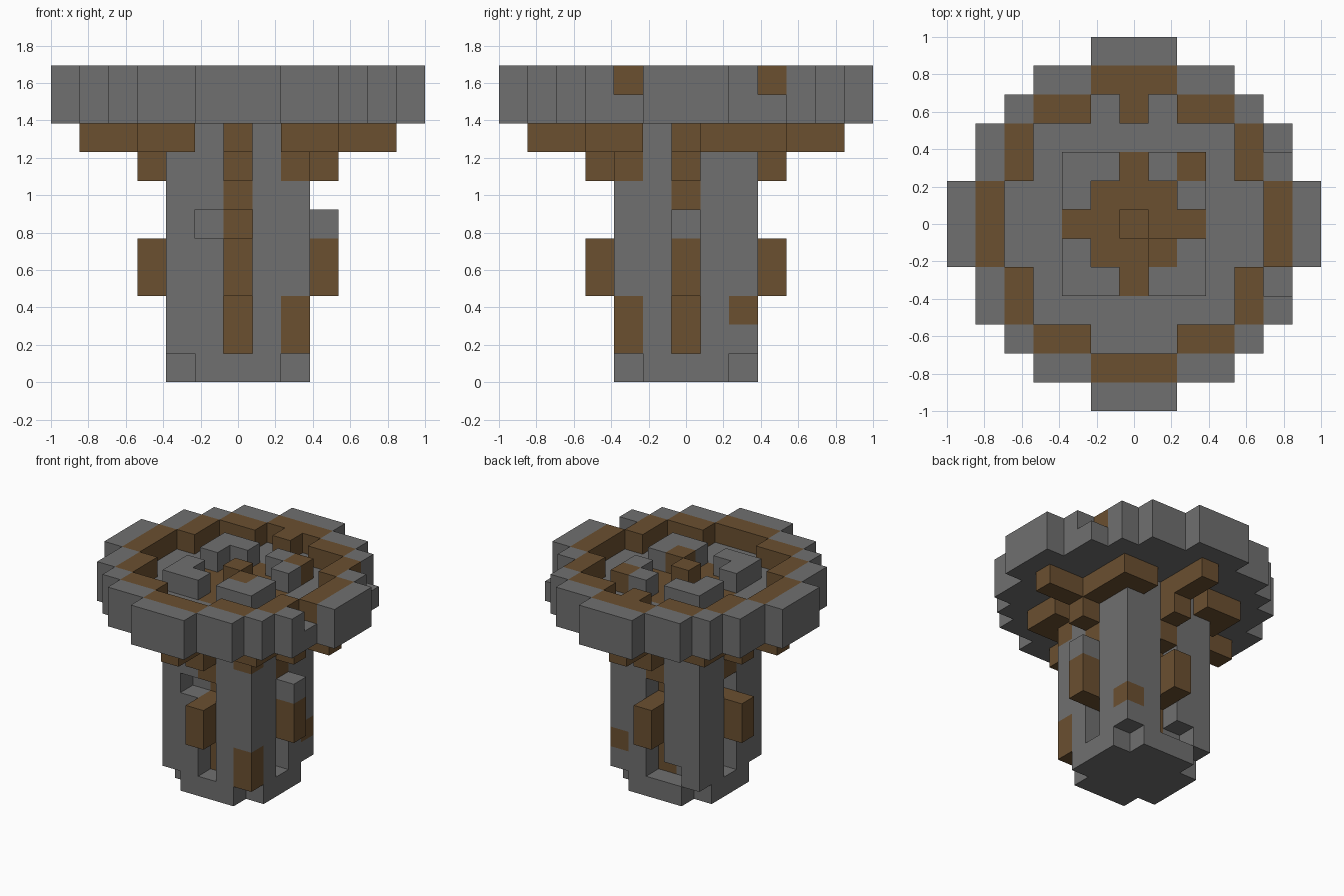
import bpy
import bmesh
from mathutils import Vector

if "Cube" in bpy.data.objects:
    bpy.data.objects.remove(bpy.data.objects["Cube"])

UNIT = 2 / 13          # edge of one block
STONE, WOOD = 0, 1
SIDES = [(1, 0), (-1, 0), (0, 1), (0, -1)]
blocks = {}            # (x, y, z) -> (part, colour)


def make_material(name, colour):
    mat = bpy.data.materials.new(name)
    mat.use_nodes = True
    mat.diffuse_color = colour
    bsdf = mat.node_tree.nodes["Principled BSDF"]
    bsdf.inputs["Base Color"].default_value = colour
    bsdf.inputs["Roughness"].default_value = 0.9
    return mat


materials = [make_material("stone grey", (0.162, 0.162, 0.162, 1)),
             make_material("wood brown", (0.147, 0.08, 0.03, 1))]


def fill(part, colour, xs, ys, zs):
    """Fill an inclusive range of blocks."""
    for x in range(xs[0], xs[1] + 1):
        for y in range(ys[0], ys[1] + 1):
            for z in range(zs[0], zs[1] + 1):
                blocks[x, y, z] = (part, colour)


def put(part, colour, x, y, *layers):
    for z in layers:
        blocks[x, y, z] = (part, colour)


def clear(x, y, *layers):
    for z in layers:
        blocks.pop((x, y, z), None)


# Base slab with notched corners
fill("base", STONE, (-2, 2), (-2, 2), (0, 0))
for x in (-2, 2):
    for y in (-2, 2):
        clear(x, y, 0)

# Trunk with a wooden core
fill("trunk", STONE, (-2, 2), (-2, 2), (1, 8))
fill("core", WOOD, (0, 0), (-1, 1), (1, 8))
fill("core", WOOD, (-1, 1), (0, 0), (1, 8))

# Slots, handles and stepped brackets on each side
for dx, dy in SIDES:
    clear(2 * dx, 2 * dy, 1, 2, 5)
    for r in (2, 3):
        put("handles", WOOD, r * dx, r * dy, 3, 4)
        put("brackets", WOOD, r * dx, r * dy, 7, 8)
    put("brackets", WOOD, 2 * dx, 2 * dy, 6)
    for r in (4, 5):
        put("brackets", WOOD, r * dx, r * dy, 8)

# Corner brackets
for xs in ((-3, -2), (2, 3)):
    for ys in ((-3, -2), (2, 3)):
        fill("corner_brackets", WOOD, xs, ys, (8, 8))

# Odd blocks and worn gaps
put("trunk", WOOD, 2, -2, 1, 2, 7)
put("trunk", WOOD, 2, 2, 2)
put("brackets", WOOD, 3, 1, 8)
put("handles", STONE, 2, 0, 5)
put("handles", STONE, 3, 0, 5)
clear(-1, -2, 5)
clear(-1, 2, 1)

# Round top: floor, stone rim and wooden ring
HALF_WIDTH = [6, 6, 5, 5, 4, 3, 1]


def in_disc(x, y):
    return abs(y) <= 6 and abs(x) <= HALF_WIDTH[abs(y)]


def is_ring(x, y):
    a, b = sorted((abs(x), abs(y)))
    return (b == 5 and a <= 1) or (b == 4 and a in (2, 3))


for x in range(-6, 7):
    for y in range(-6, 7):
        if not in_disc(x, y):
            continue
        put("top_floor", STONE, x, y, 9)
        if is_ring(x, y):
            put("top_ring", WOOD, x, y, 10)
        elif any(not in_disc(x + i, y + j) for i in (-1, 0, 1) for j in (-1, 0, 1)):
            put("top_rim", STONE, x, y, 10)
put("top_ring", WOOD, 0, 4, 10)
clear(5, -2, 10)
clear(5, 3, 10)

# Wooden heart of the top and the four stone corner pieces
fill("top_heart", WOOD, (-1, 1), (-1, 1), (9, 9))
for dx, dy in SIDES:
    put("top_heart", WOOD, 2 * dx, 2 * dy, 9)
put("top_heart", WOOD, 0, 0, 10)
put("top_heart", WOOD, 1, -1, 10)
for sx in (-1, 1):
    for sy in (-1, 1):
        for a, b in ((2, 2), (1, 2), (2, 1)):
            put("corner_pieces", STONE, a * sx, b * sy, 10)
put("corner_pieces", WOOD, 2, 2, 10)


def build_part(part):
    """Make one object from the exposed faces of a part's blocks."""
    bm = bmesh.new()
    for cell, (owner, colour) in blocks.items():
        if owner != part:
            continue
        centre = Vector(cell) + Vector((0, 0, 0.5))
        for axis in range(3):
            for sign in (-1, 1):
                normal = Vector((0, 0, 0))
                normal[axis] = sign
                if tuple(int(c + n) for c, n in zip(cell, normal)) in blocks:
                    continue
                u = Vector((0, 0, 0))
                u[(axis + 1) % 3] = 0.5
                v = normal.cross(u)
                mid = centre + normal / 2
                corners = (mid - u - v, mid + u - v, mid + u + v, mid - u + v)
                face = bm.faces.new([bm.verts.new(c * UNIT) for c in corners])
                face.material_index = colour
    bmesh.ops.remove_doubles(bm, verts=bm.verts, dist=0.001)
    mesh = bpy.data.meshes.new(part)
    bm.to_mesh(mesh)
    bm.free()
    for mat in materials:
        mesh.materials.append(mat)
    bpy.context.collection.objects.link(bpy.data.objects.new(part, mesh))


for part in sorted({owner for owner, _ in blocks.values()}):
    build_part(part)
